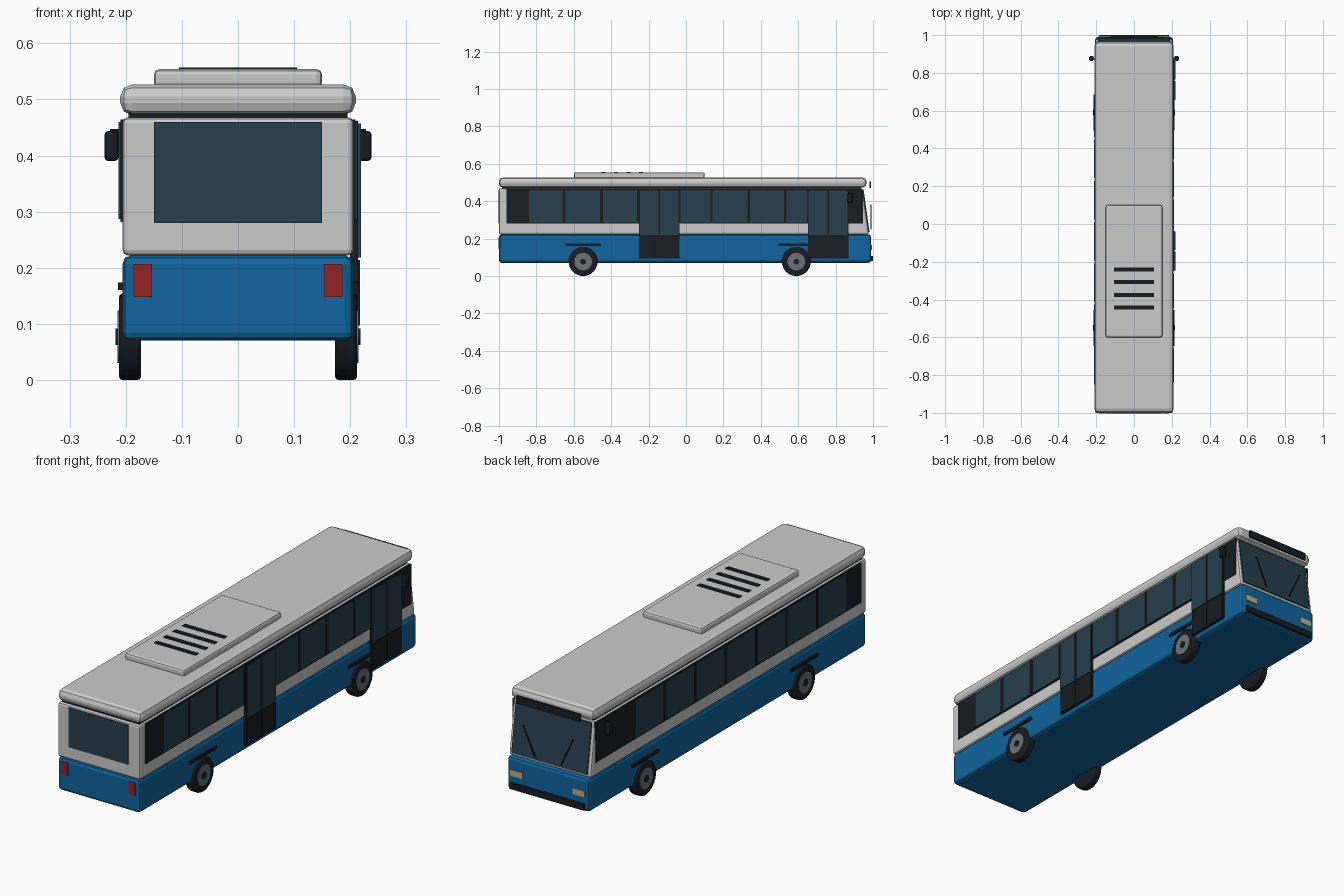
import bpy, bmesh
from math import pi, atan2, hypot

if "Cube" in bpy.data.objects:
    bpy.data.objects.remove(bpy.data.objects["Cube"])


def material(name, rgb):
    m = bpy.data.materials.new(name)
    m.diffuse_color = (*rgb, 1)
    m.use_nodes = True
    m.node_tree.nodes["Principled BSDF"].inputs["Base Color"].default_value = m.diffuse_color
    return m


BLUE = material("blue_paint", (0.005, 0.13, 0.34))
GLASS = material("tinted_glass", (0.02, 0.05, 0.075))
BLACK = material("black_trim", (0.009, 0.012, 0.016))
RED = material("red_lens", (0.3, 0.018, 0.02))
LAMP = material("lamp_lens", (0.5, 0.45, 0.28))
STEEL = material("wheel_steel", (0.15, 0.17, 0.19))


def finish(name, bm, mat, bevel=0, seg=2):
    bmesh.ops.recalc_face_normals(bm, faces=bm.faces)
    me = bpy.data.meshes.new(name)
    bm.to_mesh(me)
    bm.free()
    ob = bpy.data.objects.new(name, me)
    bpy.context.collection.objects.link(ob)
    if mat:
        me.materials.append(mat)
    if bevel:
        b = ob.modifiers.new("bevel", 'BEVEL')
        b.width, b.segments = bevel, seg
    return ob


def box(name, x, y, z, mat=None, bevel=0, seg=2):
    """Box from (min, max) ranges."""
    bm = bmesh.new()
    bmesh.ops.create_cube(bm, size=1)
    for v in bm.verts:
        for i, r in enumerate((x, y, z)):
            v.co[i] = r[0] if v.co[i] < 0 else r[1]
    return finish(name, bm, mat, bevel, seg)


def prism(name, x, profile, mat=None, bevel=0):
    """Side profile of (y, z) points extruded across x."""
    bm = bmesh.new()
    f = bm.faces.new([bm.verts.new((x[0], y, z)) for y, z in profile])
    ext = bmesh.ops.extrude_face_region(bm, geom=[f])["geom"]
    bmesh.ops.translate(bm, vec=(x[1] - x[0], 0, 0),
                        verts=[v for v in ext if isinstance(v, bmesh.types.BMVert)])
    return finish(name, bm, mat, bevel)


def cylinder(name, x, y, z, r, mat, bevel=0):
    bpy.ops.mesh.primitive_cylinder_add(vertices=32, radius=r, depth=x[1] - x[0],
                                        location=((x[0] + x[1]) / 2, y, z), rotation=(0, pi / 2, 0))
    ob = bpy.context.object
    ob.name = name
    ob.data.materials.append(mat)
    if bevel:
        b = ob.modifiers.new("bevel", 'BEVEL')
        b.width, b.segments = bevel, 2
    bpy.ops.object.shade_smooth_by_angle()


def sided(s, a, b):
    return tuple(sorted((s * a, s * b)))


# Body shells, roof and roof unit
box("lower_body", (-0.206, 0.206), (-1, 0.99), (0.07, 0.222), BLUE, 0.015)
prism("upper_body", (-0.206, 0.206), [(-1, 0.222), (0.978, 0.222), (0.943, 0.468), (-1, 0.468)], None, 0.01)
box("roof_gap_seal", (-0.195, 0.195), (-0.985, 0.935), (0.46, 0.48), BLACK)
box("roof", (-0.21, 0.21), (-1, 0.965), (0.472, 0.527), None, 0.022)
box("roof_unit", (-0.15, 0.15), (-0.6, 0.1), (0.52, 0.554), None, 0.01)
for y in (-0.24, -0.307, -0.375, -0.442):
    box("roof_vent", (-0.105, 0.105), (y - 0.011, y + 0.011), (0.55, 0.557), BLACK)

# Side window bands and glass panes
right = [(-0.84, -0.66), (-0.645, -0.46), (-0.445, -0.262), (-0.03, 0.13),
         (0.143, 0.328), (0.341, 0.523), (0.536, 0.648)]
step = 1.53 / 7
left = [(-0.85 + i * step, -0.85 + (i + 1) * step - 0.014) for i in range(7)]
for s, panes in ((1, right), (-1, left)):
    box("window_band", sided(s, 0.2, 0.209), (-0.96, 0.945), (0.282, 0.464), BLACK)
    for y in panes:
        box("side_window", sided(s, 0.205, 0.213), y, (0.287, 0.46), GLASS)

# Double doors on the right side
for y0, y1 in ((-0.25, -0.035), (0.652, 0.868)):
    box("door_frame", (0.2, 0.214), (y0, y1), (0.093, 0.462), BLACK)
    mid = (y0 + y1) / 2
    for a, b in ((y0 + 0.004, mid - 0.004), (mid + 0.004, y1 - 0.004)):
        box("door_panel", (0.205, 0.217), (a, b), (0.097, 0.214), BLACK)
        box("door_glass", (0.205, 0.219), (a, b), (0.218, 0.457), GLASS)

# Windscreen, destination sign and wipers
prism("windscreen", (-0.19, 0.19), [(0.96, 0.236), (0.981, 0.236), (0.95, 0.46), (0.93, 0.46)], GLASS)
box("destination_sign", (-0.16, 0.16), (0.981, 0.989), (0.471, 0.505), BLACK)
for s in (-1, 1):
    dx, dz = s * 0.06, 0.13
    w = box("wiper", (-0.003, 0.003), (-0.002, 0.002), (-hypot(dx, dz) / 2, hypot(dx, dz) / 2), BLACK)
    w.location = (s * 0.095, 0.989, 0.316)
    w.rotation_euler = (0, atan2(dx, dz), 0)

# Front bumper and rear window
box("front_bumper", (-0.185, 0.185), (0.98, 1), (0.08, 0.108), BLACK)
box("rear_window", (-0.15, 0.15), (-1.003, -0.99), (0.28, 0.46), GLASS)

# Lights, mirrors and wheels on both sides
for s in (-1, 1):
    box("headlight", sided(s, 0.125, 0.187), (0.98, 0.994), (0.138, 0.165), LAMP)
    box("tail_light", sided(s, 0.153, 0.186), (-1.003, -0.99), (0.148, 0.207), RED)
    box("mirror", sided(s, 0.213, 0.238), (0.863, 0.889), (0.39, 0.444), BLACK, 0.007)
    box("mirror_arm", sided(s, 0.2, 0.228), (0.872, 0.88), (0.438, 0.447), BLACK)
    for y in (-0.55, 0.59):
        cylinder("tyre", sided(s, 0.173, 0.212), y, 0.077, 0.077, BLACK, 0.006)
        cylinder("wheel_rim", sided(s, 0.2, 0.215), y, 0.077, 0.047, STEEL)
        cylinder("wheel_hub", sided(s, 0.205, 0.218), y, 0.077, 0.015, BLACK)
        box("arch_trim", sided(s, 0.2, 0.214), (y - 0.095, y + 0.095), (0.16, 0.174), BLACK)
